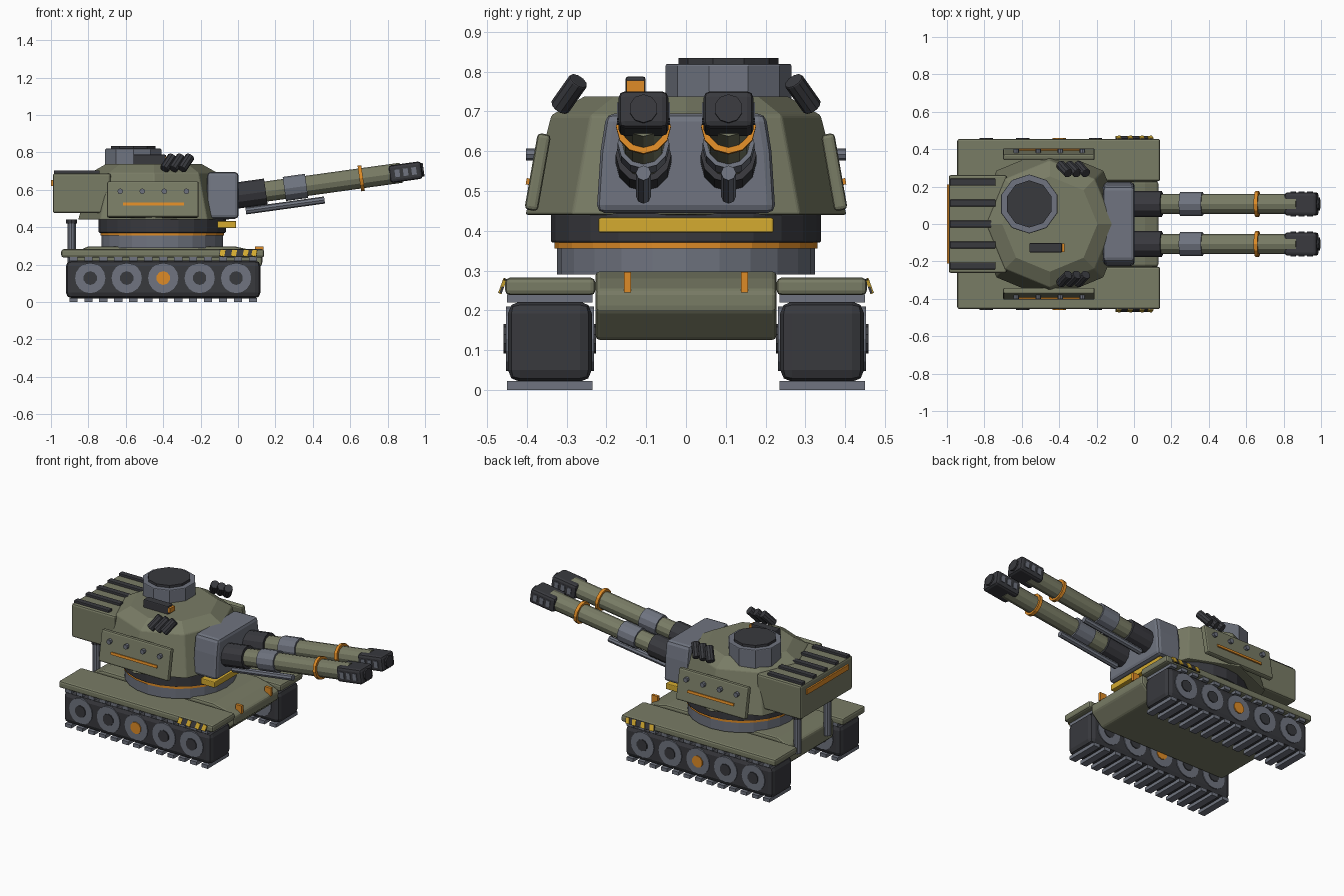
import bpy, bmesh
from math import sin, cos, pi, radians
from mathutils import Vector, Matrix

if "Cube" in bpy.data.objects:
    bpy.data.objects.remove(bpy.data.objects["Cube"])

def mat(name, rgb):
    m = bpy.data.materials.new(name)
    m.diffuse_color = (*rgb, 1)
    m.use_nodes = True
    m.node_tree.nodes["Principled BSDF"].inputs["Base Color"].default_value = m.diffuse_color
    return m

OLIVE = mat("olive", (.19, .20, .13))
DARK = mat("dark", (.04, .041, .048))
GREY = mat("steel", (.16, .175, .215))
ORANGE = mat("orange", (.73, .26, .02))
YELLOW = mat("yellow", (.66, .41, .03))

def finish(name, bm, material, bevel=0, segs=2):
    bmesh.ops.recalc_face_normals(bm, faces=bm.faces)
    me = bpy.data.meshes.new(name)
    bm.to_mesh(me)
    bm.free()
    me.materials.append(material)
    ob = bpy.data.objects.new(name, me)
    bpy.context.collection.objects.link(ob)
    if bevel:
        b = ob.modifiers.new("bevel", 'BEVEL')
        b.width, b.segments = bevel, segs
        b.limit_method, b.angle_limit = 'ANGLE', radians(40)
    return ob

def box(name, x, y, z, material, bevel=0, rot=None):
    """Box from (min, max) ranges, optionally turned about its own centre."""
    bm = bmesh.new()
    bmesh.ops.create_cube(bm, size=1)
    size = [r[1] - r[0] for r in (x, y, z)]
    mid = Vector([(r[0] + r[1]) / 2 for r in (x, y, z)])
    m = Matrix.Translation(mid) @ (rot or Matrix()) @ Matrix.Diagonal((*size, 1))
    bm.transform(m)
    return finish(name, bm, material, bevel)

def rod(name, a, b, r, material, sides=12, r2=None, bevel=0, phase=0):
    """Cylinder or cone from point a to point b."""
    a, b = Vector(a), Vector(b)
    bm = bmesh.new()
    bmesh.ops.create_cone(bm, cap_ends=True, segments=sides, radius1=r,
                          radius2=r if r2 is None else r2, depth=(b - a).length)
    q = (b - a).to_track_quat('Z', 'Y').to_matrix().to_4x4()
    bm.transform(Matrix.Translation((a + b) / 2) @ q @ Matrix.Rotation(phase, 4, 'Z'))
    return finish(name, bm, material, bevel)

def ring_stack(name, cx, rings, sides, material, bevel=0):
    """Faceted turned shape from (radius, height) pairs."""
    bm = bmesh.new()
    loops = [[bm.verts.new((cx + r * cos(2 * pi * i / sides), r * sin(2 * pi * i / sides), z))
              for i in range(sides)] for r, z in rings]
    for lo, hi in zip(loops, loops[1:]):
        for i in range(sides):
            j = (i + 1) % sides
            bm.faces.new((lo[i], lo[j], hi[j], hi[i]))
    bm.faces.new(loops[0][::-1])
    bm.faces.new(loops[-1])
    return finish(name, bm, material, bevel)

def profile(name, pts, axis, lo, hi, material, bevel=0):
    """Extrude a profile: axis 'y' takes (x, z) points, axis 'x' takes (y, z)."""
    bm = bmesh.new()
    put = (lambda p, t: (p[0], t, p[1])) if axis == 'y' else (lambda p, t: (t, p[0], p[1]))
    f = bm.faces.new([bm.verts.new(put(p, lo)) for p in pts])
    ext = bmesh.ops.extrude_face_region(bm, geom=[f])['geom']
    d = (0, hi - lo, 0) if axis == 'y' else (hi - lo, 0, 0)
    bmesh.ops.translate(bm, vec=d, verts=[v for v in ext if isinstance(v, bmesh.types.BMVert)])
    return finish(name, bm, material, bevel)

def span(s, a, b):
    return tuple(sorted((s * a, s * b)))

# hull with sloped nose
profile("hull", [(-.88, .16), (-.84, .125), (.05, .125), (.13, .2), (.13, .25), (.06, .28),
                 (-.02, .298), (-.8, .298), (-.88, .26)], 'y', -.228, .228, OLIVE, .012)

for s, side in ((-1, "right"), (1, "left")):
    # running gear
    box(f"track_{side}", (-.92, .12), span(s, .237, .448), (.02, .222), DARK, .03)
    for i in range(13):
        x = -.88 + i * .08
        box(f"tread_pad_{side}", (x - .022, x + .022), span(s, .235, .45), (0, .022), GREY)
        box(f"top_pad_{side}", (x - .022, x + .022), span(s, .235, .45), (.22, .24), GREY)
    for i in range(5):
        x = -.79 + i * .195
        rod(f"wheel_{side}", (x, s * .232, .128), (x, s * .453, .128), .081, GREY, 16)
        rod(f"wheel_hub_{side}", (x, s * .227, .128), (x, s * .459, .128), .037,
            ORANGE if i == 2 else DARK, 10)
    # fender with hazard strip and lamp
    box(f"fender_{side}", (-.945, .14), span(s, .228, .455), (.238, .282), OLIVE, .012)
    tilt = Matrix.Rotation(s * radians(20), 4, 'X')
    box(f"hazard_plate_{side}", (-.1, .1), span(s, .457, .463), (.242, .28), DARK, 0, tilt)
    for x in (-.082, -.02, .042, .088):
        box(f"hazard_stripe_{side}", (x - .014, x + .012), span(s, .457, .466),
            (.243, .279), YELLOW, 0, tilt @ Matrix.Rotation(radians(12), 4, 'Y'))
    box(f"nose_lamp_{side}", (.09, .135), span(s, .138, .156), (.245, .296), ORANGE)
    # exhaust stack
    rod(f"exhaust_{side}", (-.89, s * .15, .2), (-.89, s * .15, .425), .024, GREY, 10)
    rod(f"exhaust_cap_{side}", (-.89, s * .15, .42), (-.89, s * .15, .442), .031, DARK, 10)
    # side armour plate
    lean = Matrix.Rotation(s * radians(10), 4, 'X')
    box(f"side_plate_{side}", (-.70, -.21), span(s, .356, .39), (.45, .645), OLIVE, .01, lean)
    box(f"side_stripe_{side}", (-.615, -.29), span(s, .382, .402), (.515, .531), ORANGE, 0, lean)
    for i in range(4):
        x = -.63 + i * .118
        rod(f"plate_bolt_{side}", (x, s * .36, .592), (x, s * .402, .592), .015, GREY, 8)
    # smoke launchers
    for i in range(3):
        x = -.375 + i * .047
        rod(f"smoke_tube_{side}", (x - .02, s * .318, .71), (x + .025, s * .27, .778),
            .026, DARK, 10, bevel=.004)

# turret ring
ring_stack("ring_base", -.405, [(.325, .29), (.325, .36)], 24, GREY)
ring_stack("ring_trim", -.405, [(.331, .355), (.331, .372)], 24, ORANGE)
ring_stack("ring_collar", -.405, [(.34, .37), (.34, .445)], 24, DARK, .006)

# turret body, cupola and sight
ring_stack("turret_body", -.45, [(.405, .44), (.34, .69), (.255, .738)], 8, OLIVE, .006)
rod("cupola", (-.56, .107, .70), (-.56, .107, .82), .158, GREY, 10, bevel=.005)
rod("cupola_hatch", (-.56, .107, .81), (-.56, .107, .835), .126, DARK, 10)
box("sight", (-.56, -.385), (-.152, -.102), (.73, .788), DARK, .006)
box("sight_lens", (-.39, -.372), (-.15, -.104), (.748, .778), ORANGE)

# rear stowage box
box("bustle", (-.99, -.68), (-.262, .262), (.475, .688), OLIVE, .012)
for i in range(5):
    y = -.224 + i * .112
    box("bustle_rib", (-.985, -.74), (y - .018, y + .018), (.68, .703), DARK, .004)
box("bustle_stripe", (-1, -.985), (-.21, .21), (.62, .652), ORANGE)

# gun mantlet and bumper
profile("mantlet", [(-.225, .445), (.225, .445), (.215, .6), (.2, .695), (-.2, .695), (-.215, .6)],
        'x', -.165, .003, GREY, .02)
box("yellow_bumper", (-.11, -.01), (-.22, .22), (.395, .433), YELLOW, .005)

# twin guns, laid out along a raised axis
PITCH = radians(7.9)
for s, side in ((-1, "right"), (1, "left")):
    y = s * .107
    def at(d, h=0, w=0):
        return (d * cos(PITCH) - h * sin(PITCH), y + w, .57 + d * sin(PITCH) + h * cos(PITCH))
    def gun(name, a, b, r, material, sides=12):
        return rod(f"{name}_{side}", at(a), at(b), r, material, sides)
    gun("barrel", -.04, .88, .054, OLIVE)
    gun("barrel_root", -.04, .15, .07, DARK)
    gun("barrel_sleeve", .25, .37, .065, GREY)
    gun("barrel_band", .655, .675, .069, ORANGE)
    gun("muzzle_bore", .98, 1.002, .036, DARK, 10)
    rod(f"recoil_rod_{side}", at(.03, -.088), at(.455, -.088), .019, GREY, 8)
    up = Matrix.Rotation(-PITCH, 4, 'Y')
    def block(name, d, size, material, bevel=0, w=0):
        c = at(d, 0, w)
        rng = [(c[k] - size[k] / 2, c[k] + size[k] / 2) for k in range(3)]
        return box(f"{name}_{side}", *rng, material, bevel, up)
    block("muzzle_brake", .905, (.175, .125, .094), DARK, .016)
    for d in (.86, .905, .95):
        block("muzzle_vent", d, (.026, .134, .04), GREY)
